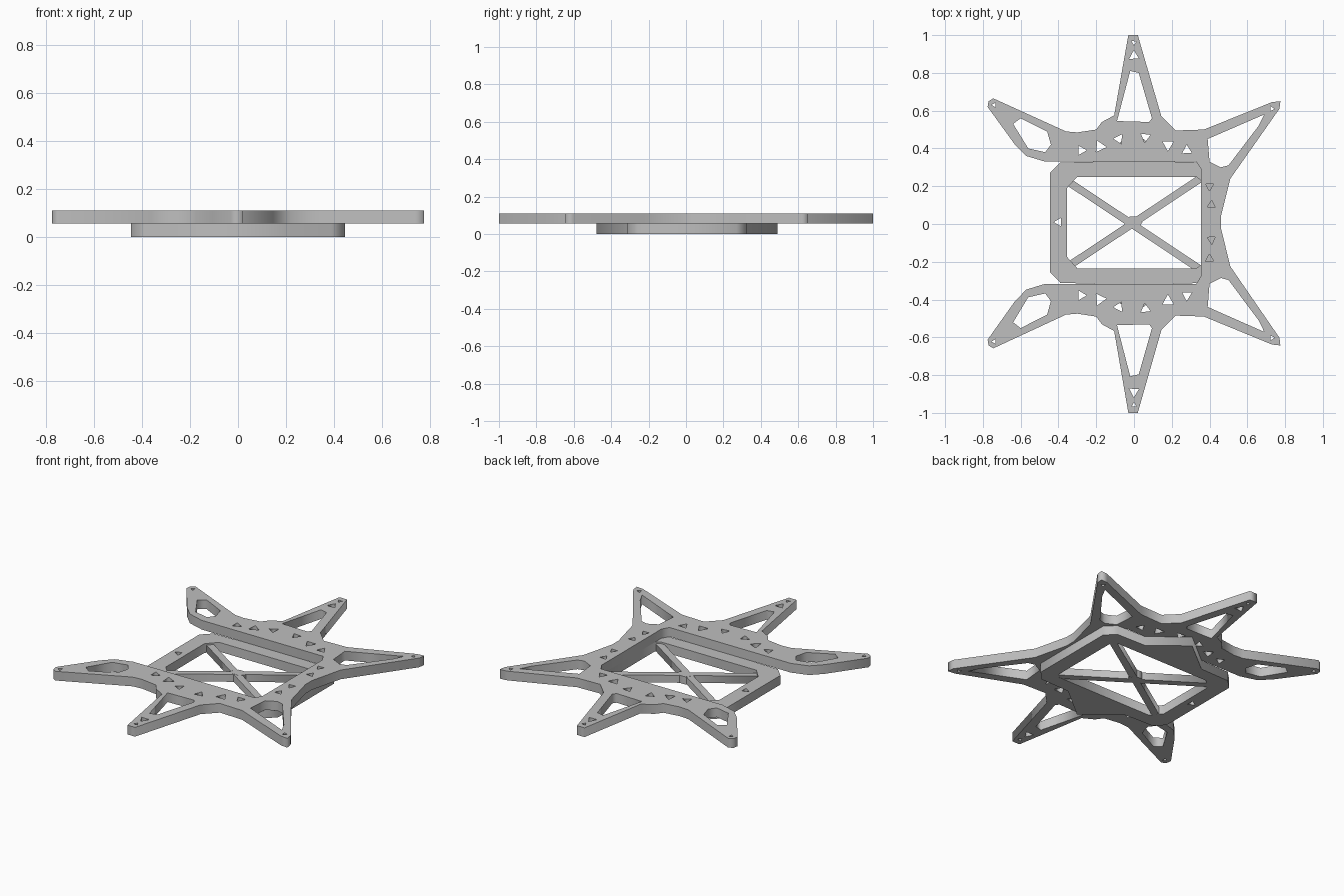
import bpy
import math

cube = bpy.data.objects.get("Cube")
if cube:
    bpy.data.objects.remove(cube, do_unlink=True)

grey = bpy.data.materials.new("light_grey")
grey.use_nodes = True
colour = (0.52, 0.52, 0.52, 1)
grey.diffuse_color = colour
bsdf = grey.node_tree.nodes["Principled BSDF"]
bsdf.inputs["Base Color"].default_value = colour
bsdf.inputs["Roughness"].default_value = 0.8


def flip(points):
    """Mirror a path front to back, keeping the body slightly nearer the back."""
    return [(x, -y + 0.02 * (1 - abs(y))) for x, y in reversed(points)]


def triangle(x, y, size, turn=0):
    """Small triangular opening."""
    return [(x + size * math.cos(turn + k * math.tau / 3),
             y + size * math.sin(turn + k * math.tau / 3)) for k in range(3)]


def slab(name, loops, bottom, top):
    """Flat plate from an outer loop followed by hole loops."""
    curve = bpy.data.curves.new(name, "CURVE")
    curve.dimensions = "2D"
    curve.fill_mode = "BOTH"
    curve.extrude = (top - bottom) / 2
    for loop in loops:
        spline = curve.splines.new("POLY")
        spline.points.add(len(loop) - 1)
        for point, (x, y) in zip(spline.points, loop):
            point.co = (x, y, 0, 1)
        spline.use_cyclic_u = True
    obj = bpy.data.objects.new(name, curve)
    obj.location.z = (top + bottom) / 2
    bpy.context.collection.objects.link(obj)
    bpy.ops.object.select_all(action="DESELECT")
    obj.select_set(True)
    bpy.context.view_layer.objects.active = obj
    bpy.ops.object.convert(target="MESH")
    obj.data.materials.clear()
    obj.data.materials.append(grey)
    return obj


# Star plate: back half of the C-shaped outline, from inner edge round the arms
half = [
    (0.355, 0.29), (0.33, 0.33), (-0.47, 0.33), (-0.57, 0.36), (-0.63, 0.42),
    (-0.775, 0.62), (-0.77, 0.65), (-0.745, 0.665), (-0.36, 0.49), (-0.3, 0.485),
    (-0.2, 0.5), (-0.17, 0.54), (-0.105, 0.575), (-0.03, 1), (0.02, 1),
    (0.145, 0.57), (0.22, 0.495), (0.37, 0.5), (0.73, 0.645), (0.775, 0.65),
    (0.77, 0.61), (0.51, 0.24), (0.46, 0.04),
]
outline = half + flip(half)

# Openings of the three back arms
arm_holes = [
    [(-0.09, 0.545), (-0.02, 0.81), (0.025, 0.8), (0.095, 0.56), (0.08, 0.54)],
    [(-0.64, 0.53), (-0.6, 0.56), (-0.46, 0.49), (-0.44, 0.42), (-0.47, 0.38),
     (-0.56, 0.4)],
    [(0.69, 0.58), (0.39, 0.45), (0.4, 0.33), (0.46, 0.3), (0.5, 0.31),
     (0.66, 0.52)],
]

# Small triangular openings along the plate and in the arm tips
for x, y, size, turn in (
    (-0.28, 0.39, 0.03, 0), (0.28, 0.39, 0.03, 1.6), (-0.18, 0.41, 0.035, 2),
    (-0.08, 0.45, 0.03, 1), (0.06, 0.46, 0.03, 0.4), (0.18, 0.42, 0.035, 2.6),
    (0.41, 0.1, 0.025, 1.5), (0.4, 0.2, 0.025, 0.5), (0, 0.89, 0.03, 1.6),
    (0, 0.96, 0.015, 0.5), (-0.74, 0.63, 0.015, 1), (0.73, 0.61, 0.015, 2),
):
    arm_holes.append(triangle(x, y, size, turn))

holes = arm_holes + [flip(hole) for hole in arm_holes]
slab("star_plate", [outline] + holes, 0.055, 0.11)

# Lower frame with a pointed tab front and back
edge = [(0.445, 0.27), (0.39, 0.325), (0.2, 0.33), (0, 0.49), (-0.2, 0.33),
        (-0.39, 0.325), (-0.445, 0.27)]
opening = [(-0.355, 0.19), (-0.3, 0.25), (0.33, 0.25), (0.355, 0.23)]
screw_holes = [triangle(-0.4, 0.01, 0.025, math.pi)]
for side in (-1, 1):
    screw_holes.append(triangle(0.28 * side, 0.39, 0.03))
slab("lower_frame", [edge + flip(edge), opening + flip(opening), screw_holes[0]],
     0, 0.055)

# Crossed braces spanning the opening
for name, slope in (("brace_a", 1), ("brace_b", -1)):
    a, b = (-0.35, -0.225 * slope), (0.35, 0.24 * slope)
    dx, dy = b[0] - a[0], b[1] - a[1]
    length = math.hypot(dx, dy)
    nx, ny = -dy / length * 0.02, dx / length * 0.02
    slab(name, [[(a[0] - nx, a[1] - ny), (b[0] - nx, b[1] - ny),
                 (b[0] + nx, b[1] + ny), (a[0] + nx, a[1] + ny)]], 0.001, 0.045)

# Hub where the braces meet
slab("brace_hub", [[(0.045 * math.cos(k * math.tau / 6),
                     0.01 + 0.035 * math.sin(k * math.tau / 6)) for k in range(6)]],
     0.0005, 0.046)
